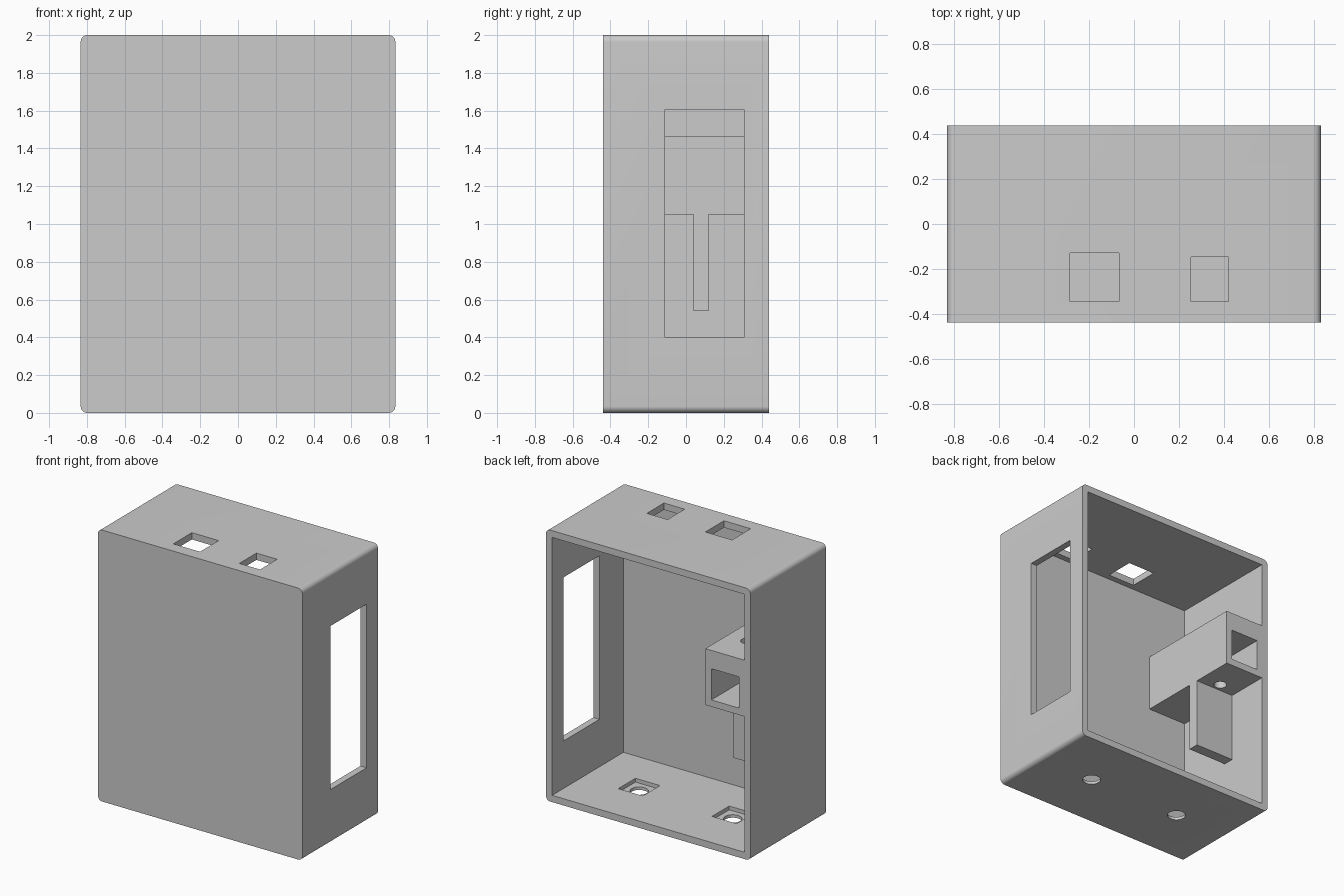
import bpy
import bmesh
import math

cube = bpy.data.objects.get("Cube")
if cube:
    bpy.data.objects.remove(cube, do_unlink=True)

# Material
grey = bpy.data.materials.new("plain_grey")
grey.use_nodes = True
COLOUR = (0.6, 0.6, 0.6, 1)
grey.diffuse_color = COLOUR
grey.node_tree.nodes["Principled BSDF"].inputs["Base Color"].default_value = COLOUR

# Overall size
W, D, H, T = 0.833, 0.44, 2.0, 0.05


def finish(name, bm):
    mesh = bpy.data.meshes.new(name)
    bm.to_mesh(mesh)
    bm.free()
    mesh.materials.append(grey)
    obj = bpy.data.objects.new(name, mesh)
    bpy.context.collection.objects.link(obj)
    return obj


def box(name, x, y, z, radius=0):
    """Box from ranges; radius rounds the edges that run front to back."""
    bm = bmesh.new()
    bmesh.ops.create_cube(bm, size=1)
    for v in bm.verts:
        v.co = [r[0] if c < 0 else r[1] for c, r in zip(v.co, (x, y, z))]
    if radius:
        edges = [e for e in bm.edges
                 if abs(e.verts[0].co.y - e.verts[1].co.y) > radius]
        bmesh.ops.bevel(bm, geom=edges, offset=radius, segments=8,
                        profile=0.5, affect='EDGES')
    return finish(name, bm)


def drill(name, x, y, z, radius):
    """Upright cylinder over the range z."""
    bm = bmesh.new()
    bmesh.ops.create_cone(bm, cap_ends=True, segments=32, radius1=radius,
                          radius2=radius, depth=z[1] - z[0])
    bmesh.ops.translate(bm, vec=(x, y, sum(z) / 2), verts=bm.verts)
    return finish(name, bm)


def combine(target, other, operation):
    mod = target.modifiers.new(other.name, 'BOOLEAN')
    mod.operation, mod.solver, mod.object = operation, 'EXACT', other
    bpy.context.view_layer.objects.active = target
    bpy.ops.object.modifier_apply(modifier=mod.name)
    bpy.data.objects.remove(other, do_unlink=True)


# Hollow case, open at the back
case = box("case", (-W, W), (-D, D), (0, H), 0.035)
combine(case, box("cavity", (T - W, W - T), (T - D, D + 0.1), (T, H - T)), 'DIFFERENCE')

# Bracket along the side wall, with a post hanging under it
WALL_IN, EDGE = -W + 0.02, -0.466
combine(case, box("bracket", (WALL_IN, EDGE), (-D + 0.02, D), (1.05, 1.465)), 'UNION')
combine(case, box("post", (WALL_IN, EDGE), (0.04, 0.12), (0.54, 1.1)), 'UNION')

cutters = [
    # Channel in the bracket and the pin hole through it
    box("channel", (-0.74, -0.515), (T - D, D + 0.1), (1.1, 1.33)),
    drill("pin_hole", -0.625, 0.18, (1.0, 1.5), 0.044),
    # Side window and the two openings in the top
    box("window", (W - 0.1, W + 0.1), (-0.11, 0.307), (0.4, 1.605)),
    box("large_opening", (-0.285, -0.067), (-0.346, -0.13), (H - 0.1, H + 0.1)),
    box("small_opening", (0.253, 0.422), (-0.346, -0.147), (H - 0.1, H + 0.1)),
]
# Floor holes, each in a shallow square recess
for x in (-0.382, 0.382):
    cutters.append(box("recess", (x - 0.1, x + 0.1), (-0.1, 0.1), (0.022, 0.1)))
    cutters.append(drill("floor_hole", x, 0, (-0.1, 0.1), 0.062))
for cutter in cutters:
    combine(case, cutter, 'DIFFERENCE')

# Smooth rounded corners, sharp edges elsewhere
bpy.ops.object.select_all(action='DESELECT')
case.select_set(True)
bpy.context.view_layer.objects.active = case
bpy.ops.object.shade_smooth_by_angle(angle=math.radians(30))
